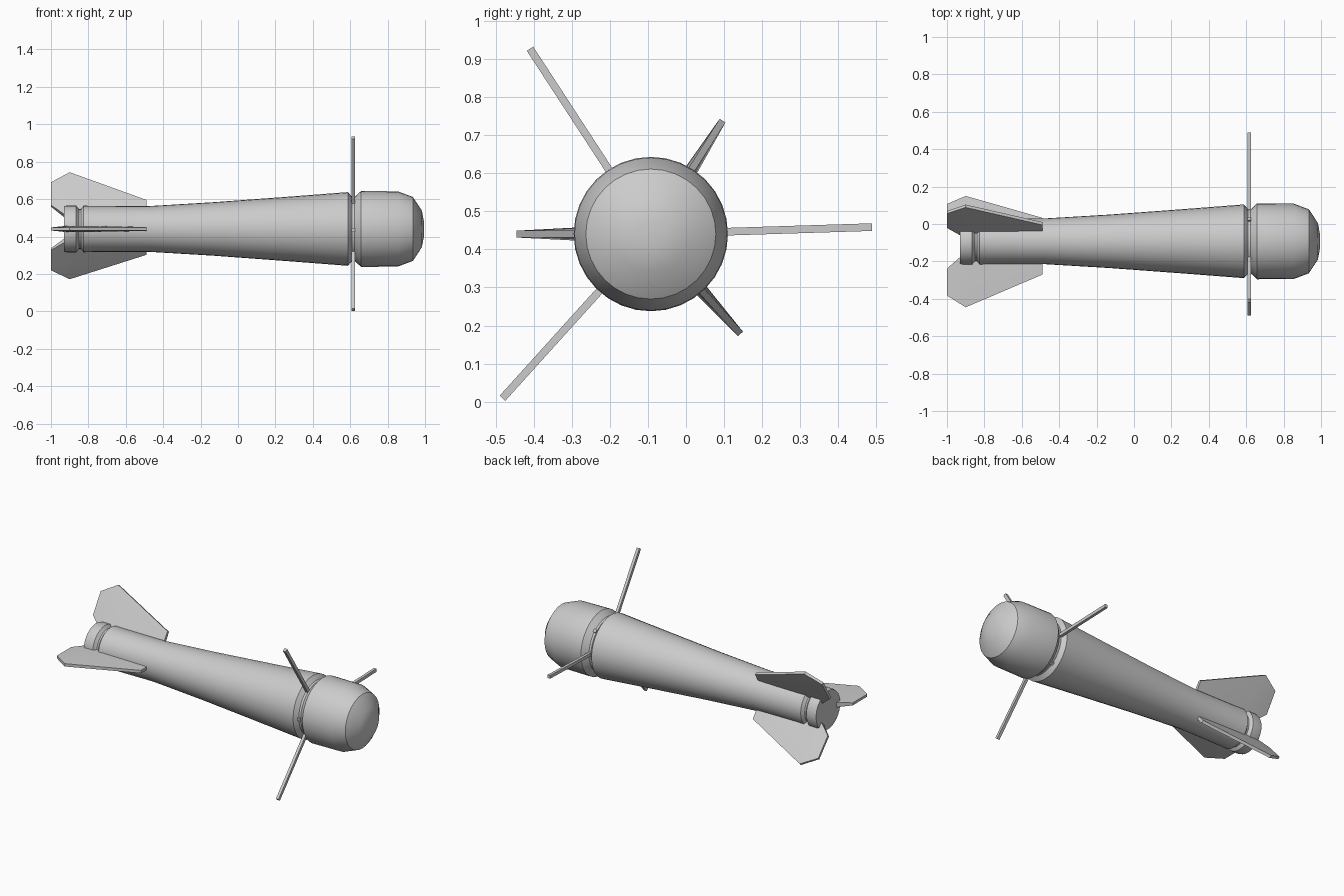
import bpy, bmesh
from math import radians, pi, cos, sin
from mathutils import Matrix

if "Cube" in bpy.data.objects:
    bpy.data.objects.remove(bpy.data.objects["Cube"])

AXIS_Y, AXIS_Z = -0.0925, 0.4405


def finish(name, bm, angle=None, smooth=True):
    bmesh.ops.recalc_face_normals(bm, faces=bm.faces)
    me = bpy.data.meshes.new(name)
    bm.to_mesh(me)
    bm.free()
    ob = bpy.data.objects.new(name, me)
    bpy.context.collection.objects.link(ob)
    ob.location = (0, AXIS_Y, AXIS_Z)
    if angle is not None:
        ob.rotation_euler = (radians(angle), 0, 0)
    if smooth:
        bpy.ops.object.select_all(action='DESELECT')
        ob.select_set(True)
        bpy.context.view_layer.objects.active = ob
        bpy.ops.object.shade_smooth_by_angle(angle=radians(35))
    return ob


def lathe(name, profile, sides=32):
    """Turn (x, radius) points around the x axis and close both ends."""
    bm = bmesh.new()
    rings = [[bm.verts.new((x, r * cos(2 * pi * i / sides), r * sin(2 * pi * i / sides)))
              for i in range(sides)] for x, r in profile]
    for a, b in zip(rings, rings[1:]):
        for i in range(sides):
            j = (i + 1) % sides
            bm.faces.new((a[i], a[j], b[j], b[i]))
    bm.faces.new(rings[0])
    bm.faces.new(rings[-1])
    return finish(name, bm)


# Body: grooved tail, flaring tube, groove for the rods, blunt nose
lathe("body", [(-0.93, 0.121), (-0.915, 0.125), (-0.865, 0.125), (-0.85, 0.106),
               (-0.84, 0.106), (-0.825, 0.125), (-0.78, 0.123), (-0.48, 0.122),
               (-0.13, 0.143), (0.25, 0.171), (0.588, 0.197), (0.61, 0.171),
               (0.624, 0.171), (0.658, 0.203), (0.855, 0.201), (0.935, 0.171),
               (0.983, 0.098), (0.995, 0.035)])


# Tail fins: (x, radius, half thickness) outline, swelling towards the middle
def fin(name, angle):
    outline = [(-0.49, 0.08, 0.011), (-0.49, 0.178, 0.009), (-0.90, 0.353, 0.009),
               (-1.0, 0.29, 0.008), (-1.0, 0.146, 0.008), (-0.925, 0.08, 0.016)]
    bm = bmesh.new()
    sides = []
    for s in (-1, 1):
        rim = [bm.verts.new((x, r, s * t)) for x, r, t in outline]
        mid = bm.verts.new((-0.86, 0.20, s * 0.017))
        for i in range(len(rim)):
            bm.faces.new((rim[i], rim[(i + 1) % len(rim)], mid))
        sides.append(rim)
    lo, hi = sides
    for i in range(len(lo)):
        j = (i + 1) % len(lo)
        bm.faces.new((lo[i], lo[j], hi[j], hi[i]))
    finish(name, bm, angle)


for n, a in enumerate((57.7, 180, -48.1), 1):
    fin(f"tail_fin_{n}", a)

# Radial rods: square bars passing through the groove
for n, a in enumerate((123.1, 1.8, 227.9), 1):
    r0, r1 = -0.18, 0.582
    bm = bmesh.new()
    bmesh.ops.create_cube(bm, size=1, matrix=Matrix.Translation((0.617, (r0 + r1) / 2, 0))
                          @ Matrix.Diagonal((0.018, r1 - r0, 0.02, 1)))
    finish(f"rod_{n}", bm, a, smooth=False)
